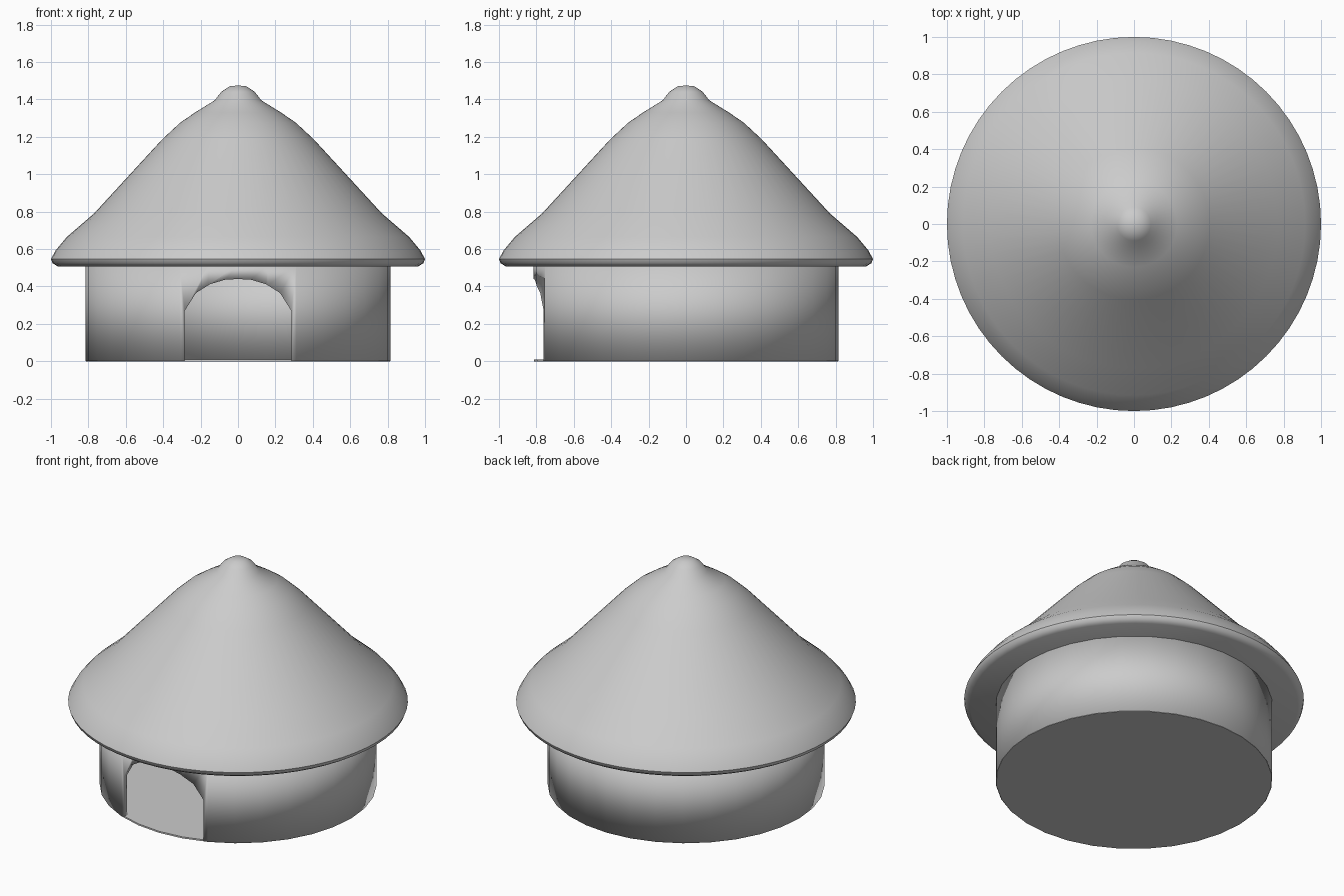
import bpy, bmesh, math

cube = bpy.data.objects.get("Cube")
if cube:
    bpy.data.objects.remove(cube, do_unlink=True)

grey = bpy.data.materials.new("plain_grey")
grey.use_nodes = True
COLOUR = (0.6, 0.6, 0.6, 1)
grey.diffuse_color = COLOUR
grey.node_tree.nodes["Principled BSDF"].inputs["Base Color"].default_value = COLOUR


def finish(name, bm):
    """Turn a bmesh into a smooth-shaded object."""
    bmesh.ops.recalc_face_normals(bm, faces=bm.faces)
    for face in bm.faces:
        face.smooth = True
    mesh = bpy.data.meshes.new(name)
    bm.to_mesh(mesh)
    bm.free()
    mesh.materials.append(grey)
    obj = bpy.data.objects.new(name, mesh)
    bpy.context.collection.objects.link(obj)
    return obj


def lathe(name, profile, steps, closed=False):
    """Spin a (radius, height) profile about the vertical axis."""
    bm = bmesh.new()
    verts = [bm.verts.new((r, 0, z)) for r, z in profile]
    edges = [bm.edges.new(pair) for pair in zip(verts, verts[1:])]
    if closed:
        edges.append(bm.edges.new((verts[-1], verts[0])))
    bmesh.ops.spin(bm, geom=verts + edges, cent=(0, 0, 0), axis=(0, 0, 1),
                   angle=math.tau, steps=steps)
    bmesh.ops.remove_doubles(bm, verts=bm.verts, dist=0.0005)
    return finish(name, bm)


def select_only(obj):
    bpy.ops.object.select_all(action='DESELECT')
    obj.select_set(True)
    bpy.context.view_layer.objects.active = obj


# Conical roof with rounded rim and small top knob
roof = lathe("roof", [
    (0, 0.508), (0.965, 0.508), (0.992, 0.525), (1.0, 0.547), (0.975, 0.593),
    (0.915, 0.665), (0.77, 0.79), (0.405, 1.187), (0.31, 1.275), (0.23, 1.33),
    (0.125, 1.395), (0.09, 1.44), (0.045, 1.47), (0, 1.475)], 64)

# Thin floor disc
floor = lathe("floor", [(0, 0), (0.812, 0), (0.812, 0.01), (0, 0.01)], 32)

for part in (roof, floor):
    select_only(part)
    bpy.ops.object.shade_smooth_by_angle(angle=math.radians(40))

# Round hollow wall
wall = lathe("wall", [(0.815, 0.002), (0.815, 0.515), (0.785, 0.515), (0.785, 0.002)],
             32, closed=True)

# Arched doorway cut through the front of the wall
half_arch = [(0.285, -0.1), (0.285, 0.27), (0.225, 0.365), (0.15, 0.412), (0.07, 0.436)]
outline = half_arch + [(0, 0.44)] + [(-x, z) for x, z in reversed(half_arch)]
bm = bmesh.new()
face = bm.faces.new([bm.verts.new((x, -1.0, z)) for x, z in outline])
extruded = bmesh.ops.extrude_face_region(bm, geom=[face])["geom"]
bmesh.ops.translate(bm, vec=(0, 0.6, 0),
                    verts=[v for v in extruded if isinstance(v, bmesh.types.BMVert)])
cutter = finish("door_cutter", bm)
cutter.hide_render = True

cut = wall.modifiers.new("doorway", 'BOOLEAN')
cut.operation = 'DIFFERENCE'
cut.solver = 'EXACT'
cut.object = cutter
select_only(wall)
bpy.ops.object.modifier_apply(modifier=cut.name)
bpy.data.objects.remove(cutter, do_unlink=True)
